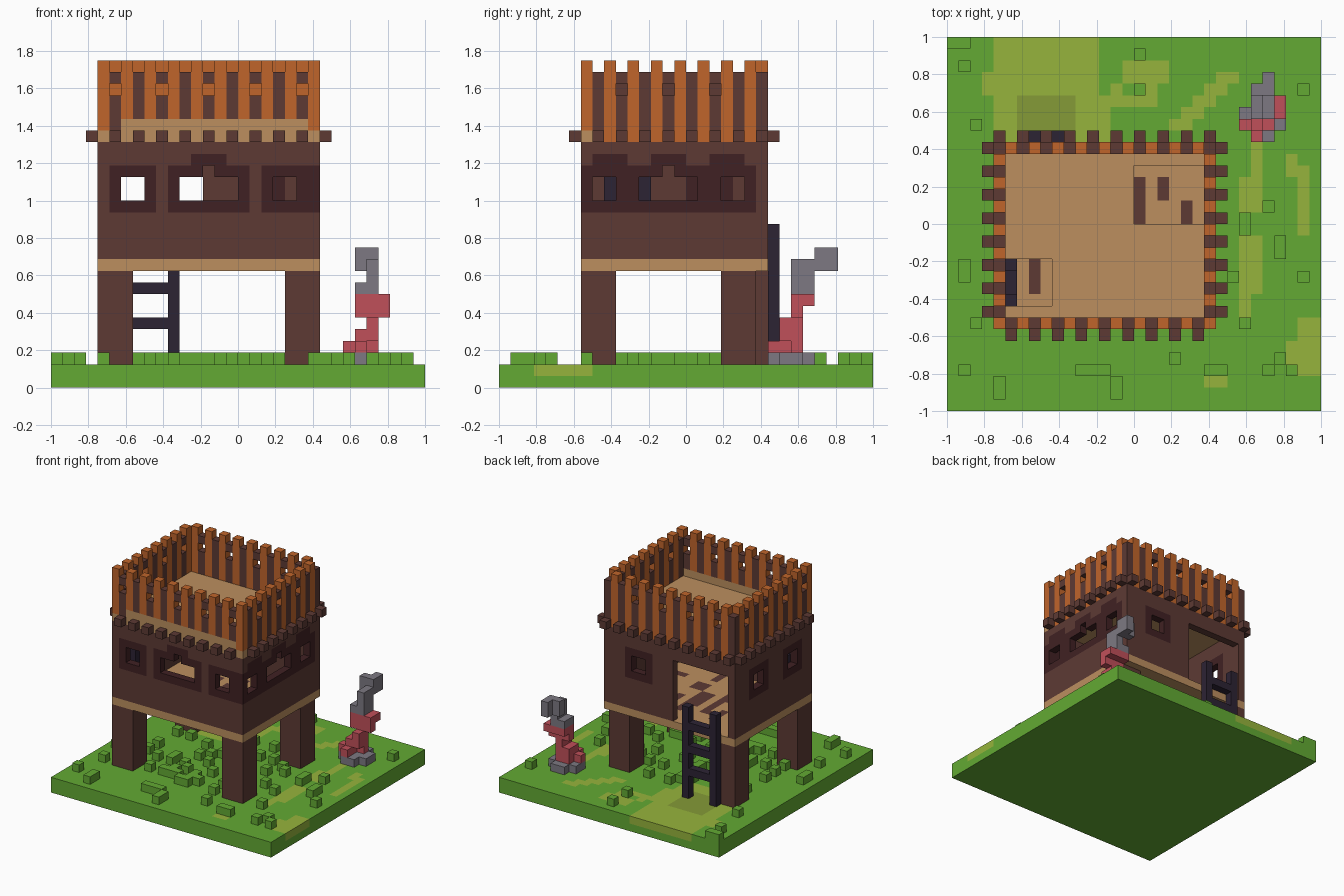
import bpy, bmesh, random

cube = bpy.data.objects.get("Cube")
if cube:
    bpy.data.objects.remove(cube, do_unlink=True)

U = 1 / 16          # edge of one block
PALETTE = {
    "grass_green": (99, 170, 51), "dry_grass": (150, 180, 60), "shaded_grass": (133, 155, 55),
    "brown_wood": (93, 58, 52), "dark_maroon": (64, 33, 35), "orange_wood": (192, 101, 43),
    "tan_wood": (188, 143, 95), "navy": (44, 35, 52), "grey_stone": (125, 121, 130),
    "red_cloth": (192, 80, 90),
}


def linear(c):
    c /= 255
    return c / 12.92 if c <= 0.04045 else ((c + 0.055) / 1.055) ** 2.4


MATS = {}
for mat_name, rgb in PALETTE.items():
    m = bpy.data.materials.new(mat_name)
    m.use_nodes = True
    col = tuple(linear(c) for c in rgb) + (1,)
    m.diffuse_color = col
    m.node_tree.nodes["Principled BSDF"].inputs["Base Color"].default_value = col
    MATS[mat_name] = m

# Corner offsets of each block side, keyed by its outward direction
SIDES = {
    (1, 0, 0): [(1, 0, 0), (1, 1, 0), (1, 1, 1), (1, 0, 1)],
    (-1, 0, 0): [(0, 0, 0), (0, 0, 1), (0, 1, 1), (0, 1, 0)],
    (0, 1, 0): [(0, 1, 0), (0, 1, 1), (1, 1, 1), (1, 1, 0)],
    (0, -1, 0): [(0, 0, 0), (1, 0, 0), (1, 0, 1), (0, 0, 1)],
    (0, 0, 1): [(0, 0, 1), (1, 0, 1), (1, 1, 1), (0, 1, 1)],
    (0, 0, -1): [(0, 0, 0), (0, 1, 0), (1, 1, 0), (1, 0, 0)],
}


def block(i0, i1, j0, j1, k0, k1):
    """All block positions in an inclusive range."""
    return [(i, j, k) for i in range(i0, i1 + 1) for j in range(j0, j1 + 1) for k in range(k0, k1 + 1)]


def fill(cells, mat, *rng):
    cells.update(dict.fromkeys(block(*rng), mat))


def clear(cells, *rng):
    for c in block(*rng):
        cells.pop(c, None)


def build(name, cells):
    """Skin the blocks with their exposed sides and merge flat areas."""
    names = sorted(set(cells.values()))
    bm = bmesh.new()
    verts = {}
    for (i, j, k), mat in cells.items():
        for (a, b, c), corners in SIDES.items():
            if (i + a, j + b, k + c) in cells:
                continue
            face = []
            for x, y, z in corners:
                p = (i + x, j + y, k + z)
                if p not in verts:
                    verts[p] = bm.verts.new(((p[0] - 16) * U, (p[1] - 16) * U, p[2] * U))
                face.append(verts[p])
            bm.faces.new(face).material_index = names.index(mat)
    bmesh.ops.dissolve_limit(bm, angle_limit=0.01, verts=bm.verts[:], edges=bm.edges[:],
                             delimit={'MATERIAL'})
    me = bpy.data.meshes.new(name)
    bm.to_mesh(me)
    bm.free()
    for n in names:
        me.materials.append(MATS[n])
    ob = bpy.data.objects.new(name, me)
    bpy.context.collection.objects.link(ob)
    return ob


random.seed(4)

# Ground slab with dry patches and a worn spot by the ladder
ground = {}
fill(ground, "grass_green", 0, 31, 0, 31, 0, 1)
for i0, i1, j0, j1 in [(4, 12, 20, 31), (3, 3, 27, 28), (13, 13, 23, 26),
                       (15, 18, 28, 29), (16, 17, 27, 27), (14, 14, 26, 27), (14, 17, 26, 26),
                       (23, 24, 28, 28), (22, 23, 27, 27), (21, 22, 26, 26), (20, 21, 25, 25), (19, 20, 24, 24),
                       (26, 26, 17, 22), (25, 25, 17, 19), (25, 26, 10, 14), (25, 25, 7, 9),
                       (29, 29, 20, 21), (30, 30, 15, 20), (30, 31, 3, 7), (29, 29, 4, 5), (22, 23, 2, 3)]:
    fill(ground, "dry_grass", i0, i1, j0, j1, 1, 1)
fill(ground, "shaded_grass", 6, 10, 22, 26, 1, 1)
build("ground", ground)

# Grass tufts: open field, then scattered below the house
tufts = {}
for i, j in [(0, 31), (1, 31), (1, 29), (2, 24), (1, 12), (1, 11), (2, 7), (1, 3), (4, 1), (4, 2),
             (14, 1), (14, 2), (11, 3), (12, 3), (13, 3), (19, 4), (22, 3), (23, 3), (27, 3), (28, 4),
             (29, 3), (30, 11), (28, 13), (28, 14), (27, 17), (25, 15), (25, 16), (25, 7), (24, 11),
             (30, 27), (16, 30), (16, 27)]:
    tufts[(i, j, 2)] = "grass_green"
for n in range(60):
    i, j = random.randint(4, 22), random.randint(7, 21)
    if (i <= 6 or i >= 20) and (j <= 9 or j >= 19) or (j > 19 and i < 13):
        continue
    tufts[(i, j, 2)] = "grass_green"
build("grass_tufts", tufts)

# Four square legs
for name, i, j in [("leg_front_right", 4, 7), ("leg_front_left", 20, 7),
                   ("leg_back_right", 4, 20), ("leg_back_left", 20, 19)]:
    leg = {}
    fill(leg, "brown_wood", i, i + 2, j, j + 2, 2, 9)
    build(name, leg)

# Floor with dark worn streaks
floor = {}
fill(floor, "tan_wood", 4, 22, 7, 22, 10, 10)
streaks = [(16, 16, 16, 19), (18, 18, 18, 19), (20, 20, 16, 17), (9 - 2, 7, 10, 12)]
for n in range(22):
    i, j = random.randint(5, 20), random.randint(8, 18)
    di, dj = random.choice([(0, 2), (0, 3), (1, 1), (1, 0)])
    if not (15 <= i + di and i <= 21 and 15 <= j + dj and j <= 20) \
            and not (i + di >= 5 and i <= 8 and j + dj >= 9 and j <= 12):
        streaks.append((i, i + di, j, j + dj))
for s in streaks:
    fill(floor, "brown_wood", *s, 10, 10)
build("floor", floor)

# Walls: hollow box, window surrounds, then openings
walls = {}
fill(walls, "brown_wood", 4, 22, 7, 22, 11, 20)
clear(walls, 5, 21, 8, 21, 11, 20)
M = "dark_maroon"
for a, b in [(5, 8), (10, 16), (18, 22)]:                 # front surrounds
    fill(walls, M, a, b, 7, 7, 15, 18)
fill(walls, M, 12, 14, 7, 7, 19, 19)
fill(walls, M, 22, 22, 7, 21, 15, 18)                     # left side surround
for a in (8, 13, 18):
    fill(walls, M, 22, 22, a, a + 2, 19, 19)
fill(walls, M, 16, 19, 22, 22, 15, 18)                    # back surround
for a in (9, 16):                                         # right side surrounds
    fill(walls, M, 4, 4, a, a + 3, 15, 18)
    clear(walls, 4, 4, a + 1, a + 2, 16, 17)
for a, b in [(6, 7), (11, 15), (19, 20)]:                 # front openings
    clear(walls, a, b, 7, 7, 16, 17)
clear(walls, 13, 13, 7, 7, 18, 18)
for a, b in [(8, 9), (12, 16), (19, 20)]:                 # left side openings
    clear(walls, 22, 22, a, b, 16, 17)
clear(walls, 22, 22, 14, 14, 18, 18)
clear(walls, 17, 18, 22, 22, 16, 17)                      # back window
clear(walls, 5, 12, 22, 22, 11, 18)                       # doorway
build("walls", walls)

# Roof deck with two hatches
roof = {}
fill(roof, "tan_wood", 5, 21, 8, 21, 21, 21)
clear(roof, 16, 21, 16, 20, 21, 21)
clear(roof, 5, 8, 9, 12, 21, 21)
build("roof_deck", roof)

# Railing: tall orange and shorter brown planks in turn, some with a peephole
railing, beams = {}, {}


def plank(i, j, brown, hole, out):
    if not brown:
        fill(railing, "orange_wood", i, i, j, j, 21, 27)
        return
    fill(railing, "brown_wood", i, i, j, j, 21, 26)
    if hole:
        railing.pop((i, j, 25), None)
    beams[(i + out[0], j + out[1], 21)] = "brown_wood"


for j in range(8, 23):
    plank(4, j, j % 2 == 0, j % 4 == 0, (-1, 0))
    plank(22, j, j % 2 == 0, j % 4 == 2 and j < 22, (1, 0))
for i in range(4, 23):
    plank(i, 7, i % 2 == 1, i % 4 == 1, (0, -1))
    plank(i, 22, i % 2 == 0, i % 4 == 2 and i < 22, (0, 1))
fill(railing, "tan_wood", 4, 22, 7, 7, 21, 21)
fill(railing, "tan_wood", 6, 21, 7, 7, 22, 22)
build("railing", railing)
build("beam_ends", beams)

# Outer ladder to the doorway
ladder = {}
for i in (6, 10):
    fill(ladder, "navy", i, i, 23, 23, 2, 13)
for k in (5, 8, 11):
    fill(ladder, "navy", 6, 10, 23, 23, k, k)
build("outer_ladder", ladder)

# Inner ladder to the roof hatch
ladder = {}
for j in (9, 12):
    fill(ladder, "navy", 5, 5, j, j, 11, 20)
for k in (13, 16, 19):
    fill(ladder, "navy", 5, 5, 9, 12, k, k)
build("inner_ladder", ladder)

# Twisted pillar: stone foot, red middle, stone top
pillar = {}
for r in [(25, 28, 24, 25, 2, 2), (26, 27, 23, 26, 2, 2), (26, 27, 25, 26, 8, 8), (27, 27, 25, 26, 9, 9),
          (27, 27, 25, 27, 10, 10), (26, 27, 27, 27, 10, 11), (27, 27, 28, 28, 10, 11)]:
    fill(pillar, "grey_stone", *r)
for r in [(25, 26, 24, 24, 3, 3), (26, 26, 23, 23, 3, 3), (26, 26, 24, 25, 3, 4), (27, 27, 25, 25, 3, 5),
          (27, 27, 24, 24, 4, 5), (26, 28, 25, 25, 6, 7), (26, 28, 26, 26, 7, 7)]:
    fill(pillar, "red_cloth", *r)
build("twisted_pillar", pillar)
